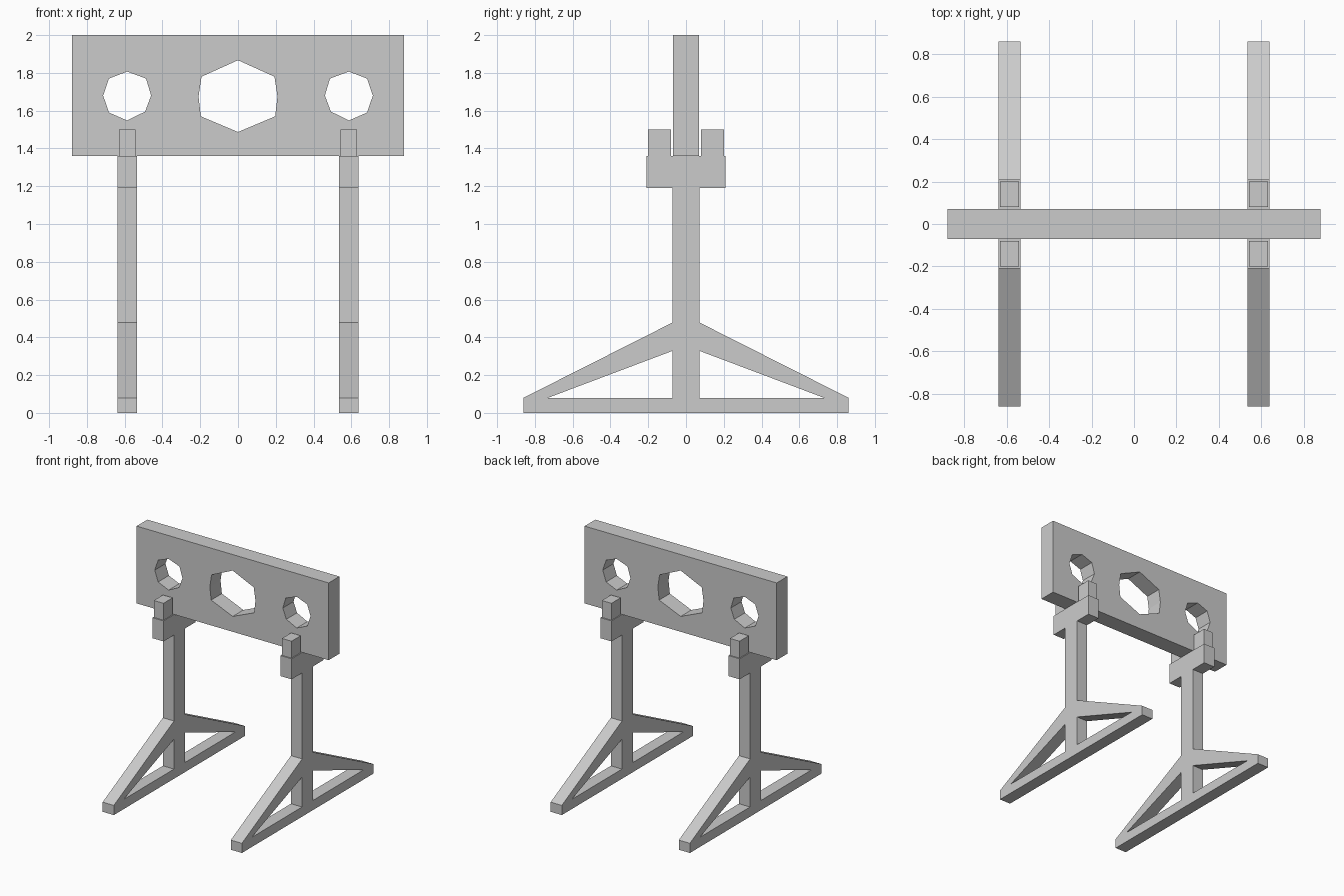
import bpy, bmesh
from mathutils import Vector

if "Cube" in bpy.data.objects:
    bpy.data.objects.remove(bpy.data.objects["Cube"])


def slab(name, loops, to3d, depth):
    """Fill 2D outline (first loop) minus holes (other loops), extrude by depth."""
    bm = bmesh.new()
    edges = []
    for loop in loops:
        vs = [bm.verts.new(to3d(*p)) for p in loop]
        edges += [bm.edges.new((vs[i - 1], vs[i])) for i in range(len(vs))]
    normal = Vector(depth).normalized()
    bmesh.ops.triangle_fill(bm, use_beauty=True, edges=edges, normal=normal)
    ext = bmesh.ops.extrude_face_region(bm, geom=bm.faces[:], use_keep_orig=True)
    bmesh.ops.translate(bm, vec=depth,
                        verts=[g for g in ext["geom"] if isinstance(g, bmesh.types.BMVert)])
    bmesh.ops.recalc_face_normals(bm, faces=bm.faces[:])
    me = bpy.data.meshes.new(name)
    bm.to_mesh(me)
    bm.free()
    ob = bpy.data.objects.new(name, me)
    bpy.context.collection.objects.link(ob)
    return ob


def box(name, center, size):
    bpy.ops.mesh.primitive_cube_add(size=1, location=center)
    ob = bpy.context.object
    ob.name = name
    ob.scale = size
    bpy.ops.object.transform_apply(location=False, rotation=False, scale=True)
    return ob


def flip(pts):
    return [(-a, b) for a, b in reversed(pts)]


# Panel with a large central hole and two smaller side holes
neck_half = [(0, 1.867), (0.193, 1.78), (0.209, 1.675), (0.197, 1.57), (0, 1.487)]
neck = neck_half + flip(neck_half[1:-1])
wrist = [(0.587, 1.807), (0.683, 1.77), (0.714, 1.68), (0.683, 1.59),
         (0.587, 1.548), (0.492, 1.595), (0.46, 1.68), (0.487, 1.77)]
board = [(-0.88, 1.36), (0.88, 1.36), (0.88, 2.0), (-0.88, 2.0)]
slab("panel", [board, neck, wrist, flip(wrist)],
     lambda x, z: (x, -0.07, z), (0, 0.14, 0))

# Leg frame profile: foot beam, diagonal braces, post and top crossbar
half = [(0.86, 0), (0.86, 0.08), (0.072, 0.478), (0.072, 1.19), (0.21, 1.19), (0.21, 1.36)]
gap = [(0.072, 0.08), (0.73, 0.08), (0.072, 0.328)]

for side, s in (("left", -1), ("right", 1)):
    cx = s * 0.587
    slab(f"{side}_leg_frame", [half + flip(half), gap, flip(gap)],
         lambda y, z: (cx - 0.051, y, z), (0.102, 0, 0))
    # Prongs clasping the panel front and back
    for end, t in (("front", -1), ("back", 1)):
        box(f"{side}_{end}_prong", (cx, t * 0.14, 1.43), (0.088, 0.12, 0.14))
